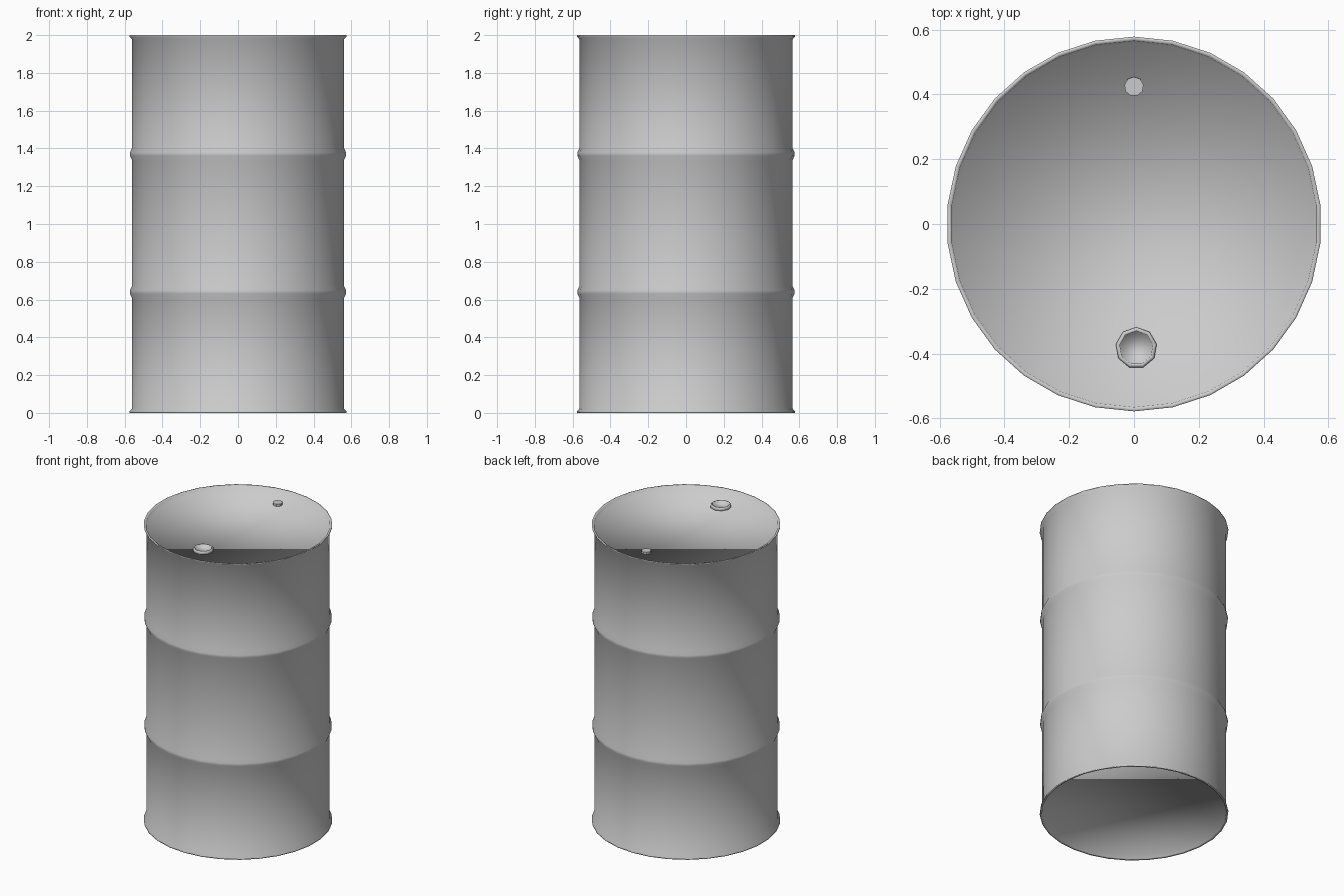
import bpy, bmesh, math

if "Cube" in bpy.data.objects:
    bpy.data.objects.remove(bpy.data.objects["Cube"])

steel = bpy.data.materials.new("grey steel")
steel.diffuse_color = (0.6, 0.6, 0.6, 1)
steel.use_nodes = True
steel.node_tree.nodes["Principled BSDF"].inputs["Base Color"].default_value = steel.diffuse_color


def lathe(name, profile, sides, centre=(0, 0), turn=math.pi / 2, smooth=True):
    """Spin a (radius, z) profile around z and cap both ends with one polygon."""
    bm = bmesh.new()
    rings = []
    for r, z in profile:
        rings.append([bm.verts.new((
            centre[0] + r * math.cos(turn + math.tau * i / sides),
            centre[1] + r * math.sin(turn + math.tau * i / sides), z))
            for i in range(sides)])
    for a, b in zip(rings, rings[1:]):
        for i in range(sides):
            j = (i + 1) % sides
            bm.faces.new((a[i], a[j], b[j], b[i]))
    bm.faces.new(rings[0][::-1])
    bm.faces.new(rings[-1])
    bmesh.ops.recalc_face_normals(bm, faces=bm.faces)
    for f in bm.faces:
        f.smooth = smooth
    mesh = bpy.data.meshes.new(name)
    bm.to_mesh(mesh)
    bm.free()
    mesh.materials.append(steel)
    ob = bpy.data.objects.new(name, mesh)
    bpy.context.collection.objects.link(ob)
    return ob


# Drum shell: recessed base, flange, two rolled hoops, flange, recessed lid
profile = [(0.56, 0.03), (0.565, 0.004), (0.578, 0.0), (0.578, 0.007), (0.563, 0.025)]
for z in (0.64, 1.37):
    profile += [(0.563, z - 0.035), (0.575, z - 0.009),
                (0.575, z + 0.009), (0.563, z + 0.035)]
profile += [(0.563, 1.975), (0.578, 1.993), (0.578, 2.0), (0.565, 1.996), (0.56, 1.97)]
lathe("drum_body", profile, 30)

# Large filler bung with a raised ring and sunken middle
lathe("large_bung", [(0.064, 1.965), (0.064, 1.985), (0.057, 1.99),
                     (0.052, 1.988), (0.05, 1.975)], 9, (0.007, -0.382))

# Small vent bung
lathe("small_bung", [(0.03, 1.965), (0.03, 1.985)], 9, (0, 0.424), smooth=False)
